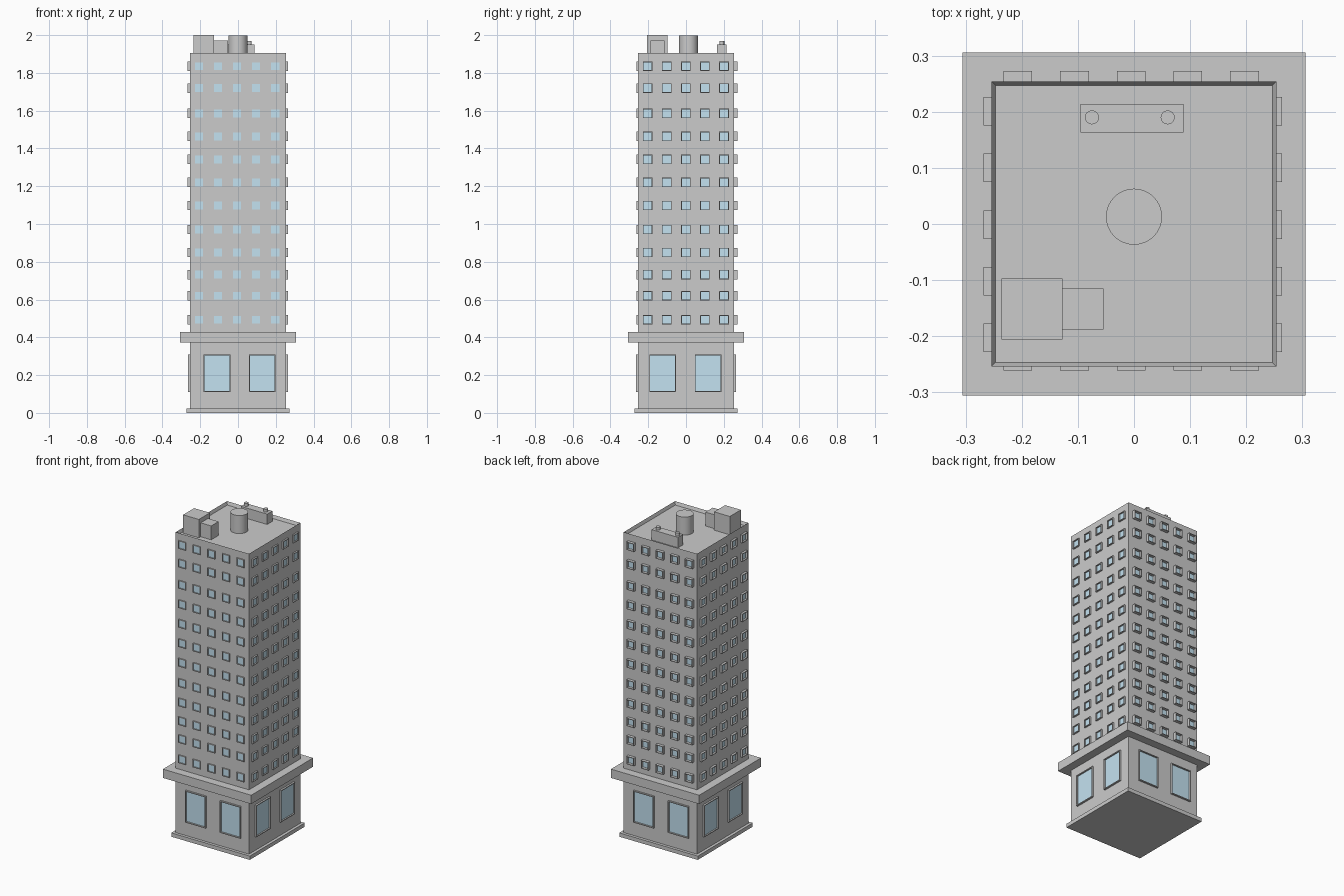
import bpy, bmesh
from math import pi
from mathutils import Matrix, Vector

if "Cube" in bpy.data.objects:
    bpy.data.objects.remove(bpy.data.objects["Cube"])

W = 0.254        # half width of the tower
ROOF = 1.885     # roof deck height
TOP = 1.905      # parapet height

glass = bpy.data.materials.new("glass")
glass.diffuse_color = (0.55, 0.76, 0.88, 1)
glass.use_nodes = True
glass.node_tree.nodes["Principled BSDF"].inputs["Base Color"].default_value = glass.diffuse_color


def add_box(bm, lo, hi, rot=Matrix()):
    lo, hi = Vector(lo), Vector(hi)
    m = rot @ Matrix.Translation((lo + hi) / 2) @ Matrix.Diagonal((*(hi - lo), 1))
    bmesh.ops.create_cube(bm, size=1, matrix=m)


def finish(bm, name, mat=None):
    me = bpy.data.meshes.new(name)
    bm.to_mesh(me)
    bm.free()
    ob = bpy.data.objects.new(name, me)
    bpy.context.collection.objects.link(ob)
    if mat:
        me.materials.append(mat)
    return ob


def box(name, lo, hi):
    bm = bmesh.new()
    add_box(bm, lo, hi)
    return finish(bm, name)


def cylinder(name, x, y, r, z0, z1, n):
    bpy.ops.mesh.primitive_cylinder_add(vertices=n, radius=r, depth=z1 - z0,
                                        location=(x, y, (z0 + z1) / 2))
    bpy.context.object.name = name
    bpy.ops.object.shade_smooth_by_angle()


# Tower body with a sunken roof deck inside a thin parapet
bm = bmesh.new()
add_box(bm, (-W, -W, 0.01), (W, W, TOP))
bm.normal_update()
top = max(bm.faces, key=lambda f: f.calc_center_median().z)
bmesh.ops.inset_region(bm, faces=[top], thickness=0.01)
for v in top.verts:
    v.co.z = ROOF
finish(bm, "tower_body")

# Plinth and ledge above the ground floor
box("plinth", (-0.272, -0.272, 0), (0.272, 0.272, 0.024))
box("ledge", (-0.306, -0.306, 0.372), (0.306, 0.306, 0.427))

# Windows: thin projecting frames around recessed panes, one set per side
rows = [1.835, 1.719, 1.586, 1.464, 1.342, 1.22, 1.098, 0.971, 0.849, 0.732, 0.62, 0.493]
sides = [  # name, quarter turns, projection, sideways offset, shop window centres
    ("front", 0, 0.261, -0.005, (-0.111, 0.129)),
    ("right", 1, 0.264, -0.001, (-0.124, 0.117)),
    ("back", 2, 0.273, 0.005, (-0.111, 0.129)),
    ("left", 3, 0.268, 0.001, (-0.124, 0.117)),
]


def window(frames, panes, u, z, w, h, out, t, rot):
    a, b, c, d = u - w / 2, u + w / 2, z - h / 2, z + h / 2
    back = -W + 0.004
    for x0, x1, z0, z1 in ((a, a + t, c, d), (b - t, b, c, d),
                           (a + t, b - t, c, c + t), (a + t, b - t, d - t, d)):
        add_box(frames, (x0, -out, z0), (x1, back, z1), rot)
    add_box(panes, (a + t, -W - 0.002, c + t), (b - t, back, d - t), rot)


for name, turns, out, shift, shops in sides:
    rot = Matrix.Rotation(turns * pi / 2, 4, 'Z')
    frames, panes = bmesh.new(), bmesh.new()
    for z in rows:
        for i in range(-2, 3):
            window(frames, panes, i * 0.101 + shift, z, 0.051, 0.05, out, 0.004, rot)
    for u in shops:
        window(frames, panes, u, 0.21, 0.141, 0.199, 0.265, 0.005, rot)
    finish(frames, name + "_window_frames")
    finish(panes, name + "_window_panes", glass)

# Rooftop stair house, side unit, tank, and vent box with two pipes
z = ROOF - 0.002
box("stair_house", (-0.236, -0.206, z), (-0.127, -0.097, 2.0))
box("side_unit", (-0.127, -0.188, z), (-0.054, -0.115, 1.972))
cylinder("water_tank", 0, 0.013, 0.05, z, 1.998, 32)
box("vent_box", (-0.095, 0.163, z), (0.088, 0.214, 1.95))
for i, x in enumerate((-0.075, 0.06)):
    cylinder(f"vent_pipe_{i + 1}", x, 0.19, 0.0125, 1.945, 1.968, 16)
